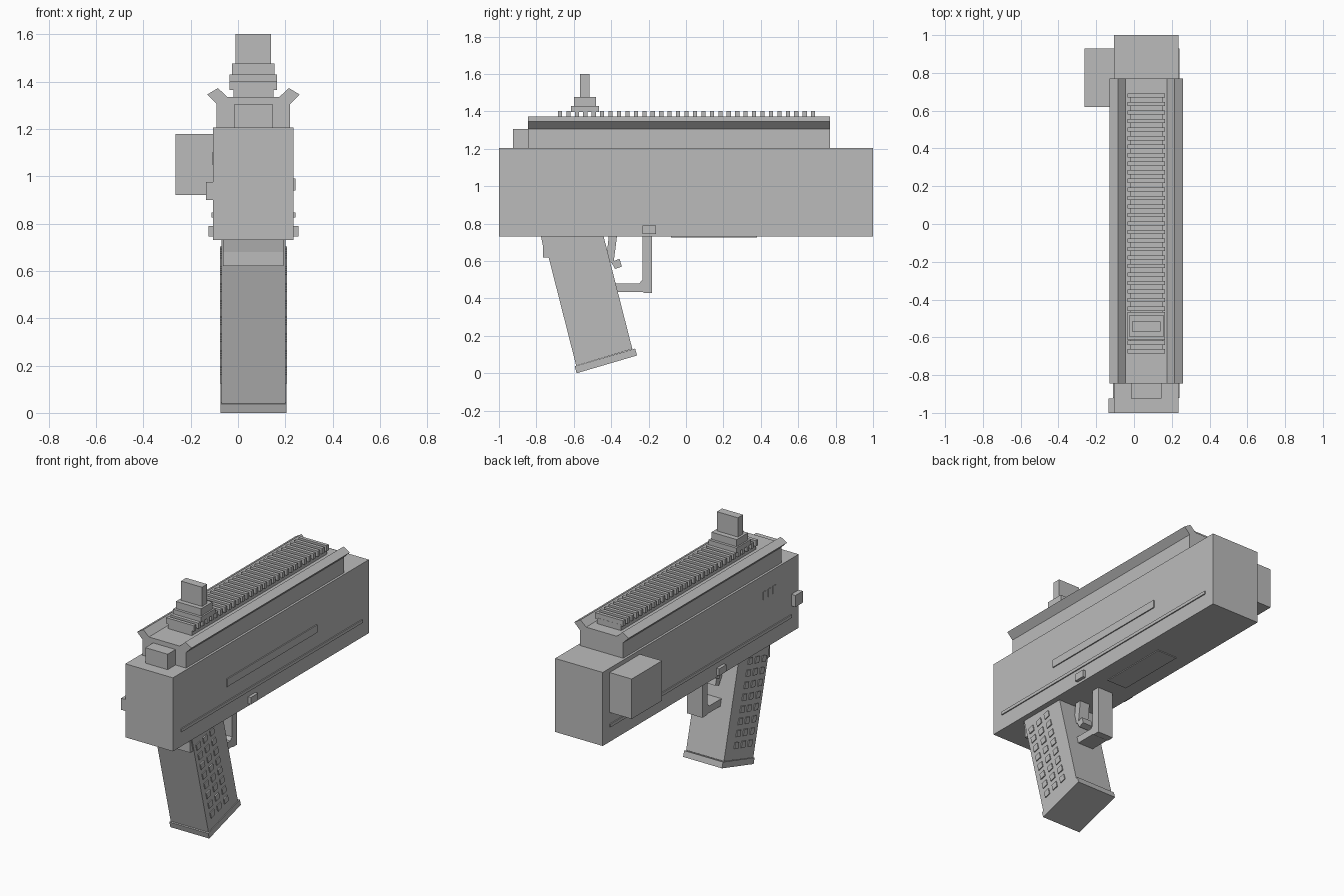
import bpy, bmesh, math
from mathutils import Matrix, Vector

if "Cube" in bpy.data.objects:
    bpy.data.objects.remove(bpy.data.objects["Cube"])

CX = 0.065  # centre line of the main body
grey = bpy.data.materials.new("plain grey")
grey.diffuse_color = (0.5, 0.5, 0.5, 1)
grey.use_nodes = True
grey.node_tree.nodes["Principled BSDF"].inputs["Base Color"].default_value = grey.diffuse_color


def finish(name, bm):
    bmesh.ops.recalc_face_normals(bm, faces=bm.faces)
    me = bpy.data.meshes.new(name)
    bm.to_mesh(me)
    bm.free()
    me.materials.append(grey)
    ob = bpy.data.objects.new(name, me)
    bpy.context.collection.objects.link(ob)
    return ob


def add_box(bm, x, y, z, tilt=0.0):
    """Box from (min, max) ranges, optionally tilted about x."""
    mid = Vector([(r[0] + r[1]) / 2 for r in (x, y, z)])
    size = [r[1] - r[0] for r in (x, y, z)]
    m = Matrix.Translation(mid) @ Matrix.Rotation(tilt, 4, 'X') @ Matrix.Diagonal((*size, 1))
    bmesh.ops.create_cube(bm, size=1, matrix=m)


def box(name, x, y, z):
    bm = bmesh.new()
    add_box(bm, x, y, z)
    return finish(name, bm)


def prism(name, pts, lo, hi, axis):
    """Extrude a profile: (y, z) points along X, or (x, z) points along Y."""
    bm = bmesh.new()
    place = (lambda p: (lo, p[0], p[1])) if axis == 'X' else (lambda p: (p[0], lo, p[1]))
    f = bm.faces.new([bm.verts.new(place(p)) for p in pts])
    ext = bmesh.ops.extrude_face_region(bm, geom=[f])
    d = (hi - lo, 0, 0) if axis == 'X' else (0, hi - lo, 0)
    bmesh.ops.translate(bm, vec=d, verts=[v for v in ext["geom"] if isinstance(v, bmesh.types.BMVert)])
    return finish(name, bm)


def sym(w):
    return (CX - w, CX + w)


# Main body and its attached blocks
box("body", sym(0.17), (-1, 1), (0.73, 1.205))
box("side_module", (-0.263, -0.10), (0.62, 0.93), (0.92, 1.178))
box("rear_catch", (-0.135, -0.10), (-1, -0.925), (0.9, 0.975))
box("rear_lug", sym(0.08), (-0.925, -0.84), (1.2, 1.305))

# Raised side strips, panel, cross pin and small marks
box("lower_strips", sym(0.177), (-0.92, 0.93), (0.826, 0.846))
box("side_panel", (0.23, 0.242), (-0.455, 0.465), (0.94, 0.99))
box("cross_pin", sym(0.19), (-0.233, -0.16), (0.745, 0.79))
box("belly_plate", sym(0.07), (-0.08, 0.38), (0.725, 0.734))
bm = bmesh.new()
for i in range(3):
    y = -0.75 + i * 0.05
    add_box(bm, (-0.109, -0.10), (y - 0.015, y + 0.015), (1.05, 1.10))
finish("side_marks", bm)

# Top cover with flared edges
half = [(0.155, 1.2), (0.155, 1.305), (0.195, 1.345), (0.15, 1.372), (0.11, 1.335)]
cover = [(CX + x, z) for x, z in half] + [(CX - x, z) for x, z in reversed(half)]
prism("top_cover", cover, -0.845, 0.77, 'Y')

# Toothed rail
box("rail_base", sym(0.085), (-0.685, 0.692), (1.33, 1.372))
bm = bmesh.new()
teeth = 31
for i in range(teeth):
    y = -0.674 + i * 1.354 / (teeth - 1)
    add_box(bm, sym(0.1), (y - 0.011, y + 0.011), (1.365, 1.402))
finish("rail_teeth", bm)

# Sight
box("sight_foot", sym(0.1), (-0.615, -0.465), (1.398, 1.43))
box("sight_block", sym(0.09), (-0.598, -0.482), (1.405, 1.476))
box("sight_post", sym(0.075), (-0.568, -0.515), (1.47, 1.6))

# Slanted grip, heel and floor plate
prism("grip", [(-0.765, 0.74), (-0.44, 0.74), (-0.44, 0.73), (-0.287, 0.13), (-0.587, 0.04)],
      CX - 0.135, CX + 0.135, 'X')
prism("grip_heel", [(-0.777, 0.74), (-0.7, 0.74), (-0.7, 0.62), (-0.765, 0.62), (-0.765, 0.68)],
      CX - 0.128, CX + 0.128, 'X')
prism("grip_floor_plate", [(-0.595, 0.037), (-0.585, 0.0), (-0.262, 0.095), (-0.272, 0.132)],
      CX - 0.139, CX + 0.139, 'X')

# Grip studs, through both sides
bm = bmesh.new()
for row in range(8):
    for col in range(3):
        y = -0.693 + row * 0.0203 + col * 0.0696
        z = 0.64 - row * 0.0703 + col * 0.0187
        for s in (-1, 1):
            x = CX + s * 0.135
            add_box(bm, (x - 0.006, x + 0.006), (y - 0.02, y + 0.02), (z - 0.02, z + 0.02),
                    math.radians(15))
finish("grip_studs", bm)

# Trigger and its guard
prism("trigger", [(-0.412, 0.74), (-0.368, 0.74), (-0.386, 0.6), (-0.355, 0.612), (-0.343, 0.57),
                  (-0.38, 0.558), (-0.397, 0.59), (-0.427, 0.605)], CX - 0.035, CX + 0.035, 'X')
prism("trigger_guard", [(-0.41, 0.435), (-0.235, 0.435), (-0.225, 0.43), (-0.182, 0.43), (-0.182, 0.74),
                        (-0.233, 0.74), (-0.233, 0.5), (-0.25, 0.48), (-0.41, 0.48)],
      CX - 0.055, CX + 0.055, 'X')
